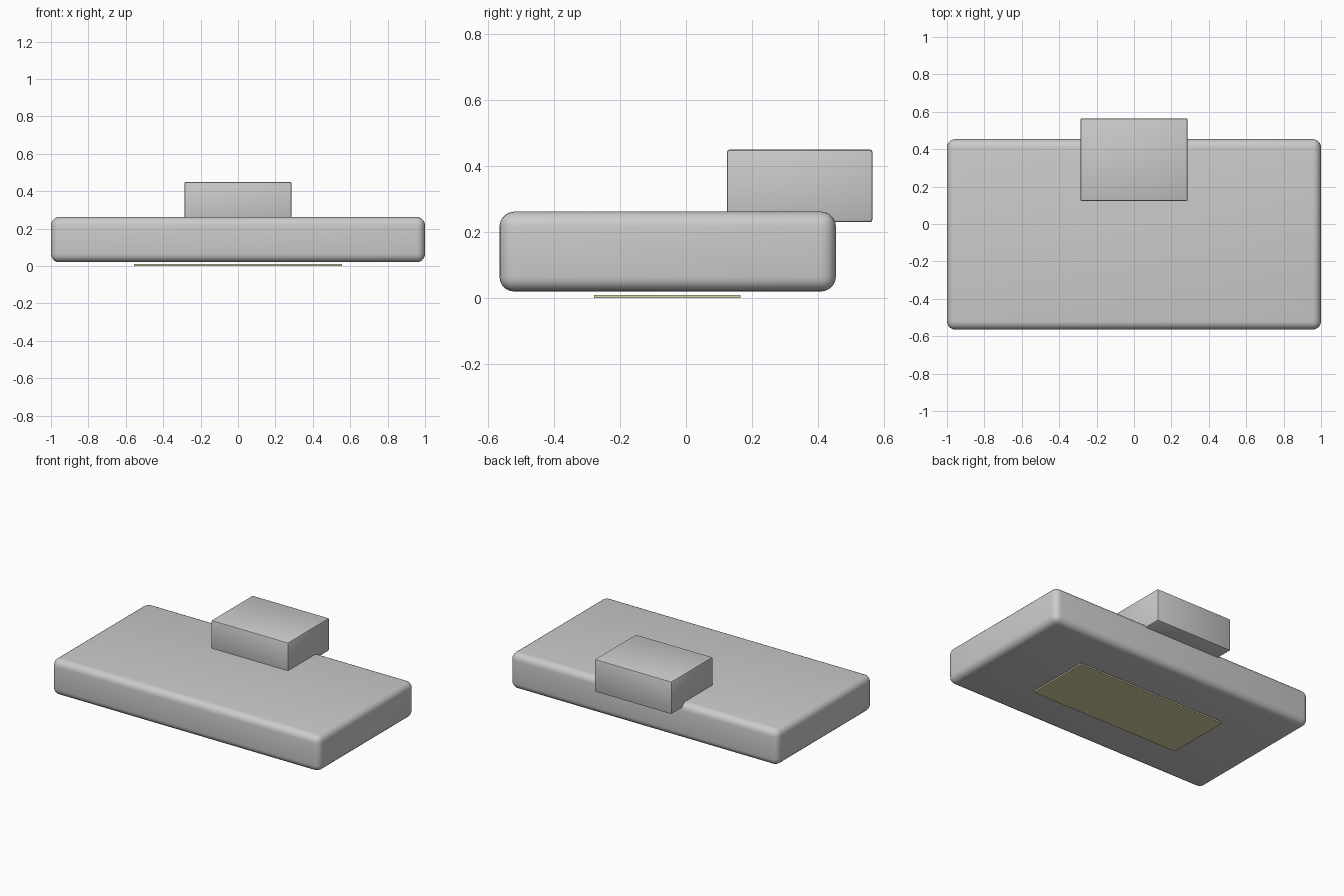
import bpy

if "Cube" in bpy.data.objects:
    bpy.data.objects.remove(bpy.data.objects["Cube"])


def box(name, lo, hi, bevel=0.0, segments=3):
    """Box between two corners, with optional rounded edges."""
    size = [b - a for a, b in zip(lo, hi)]
    centre = [(a + b) / 2 for a, b in zip(lo, hi)]
    bpy.ops.mesh.primitive_cube_add(size=1, location=centre)
    ob = bpy.context.object
    ob.name = name
    ob.scale = size
    bpy.ops.object.transform_apply(location=False, rotation=False, scale=True)
    if bevel:
        mod = ob.modifiers.new("rounding", "BEVEL")
        mod.width = bevel
        mod.segments = segments
        bpy.ops.object.modifier_apply(modifier=mod.name)
        bpy.ops.object.shade_smooth_by_angle()
    return ob


# Main rounded slab
box("body", (-1, -0.565, 0.02), (1, 0.454, 0.262), 0.045, 5)

# Block overhanging the rear edge
box("rear_block", (-0.287, 0.124, 0.23), (0.287, 0.565, 0.45), 0.008, 2)

# Thin plate under the body
plate = box("underside_plate", (-0.555, -0.279, 0.0), (0.555, 0.165, 0.01))
mat = bpy.data.materials.new("plate_tan")
mat.diffuse_color = (0.72, 0.66, 0.4, 1)
mat.use_nodes = True
mat.node_tree.nodes["Principled BSDF"].inputs["Base Color"].default_value = mat.diffuse_color
plate.data.materials.append(mat)
